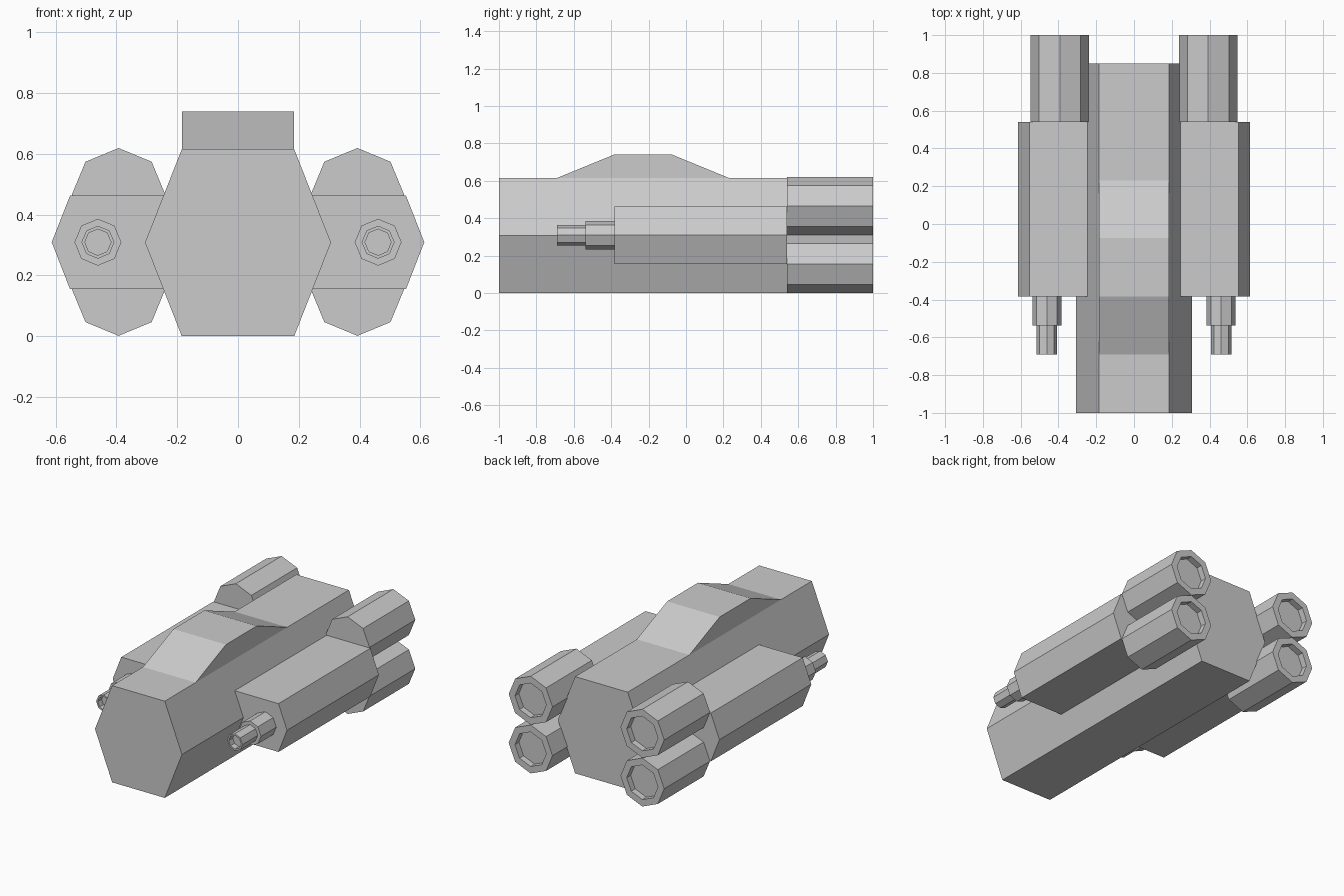
import bpy, bmesh, math

if "Cube" in bpy.data.objects:
    bpy.data.objects.remove(bpy.data.objects["Cube"])


def finish(name, bm):
    bmesh.ops.recalc_face_normals(bm, faces=bm.faces)
    mesh = bpy.data.meshes.new(name)
    bm.to_mesh(mesh)
    bm.free()
    obj = bpy.data.objects.new(name, mesh)
    bpy.context.collection.objects.link(obj)
    return obj


def loft(name, rings):
    """Join rings of 3D points into a closed, flat-shaded solid."""
    bm = bmesh.new()
    loops = [[bm.verts.new(p) for p in ring] for ring in rings]
    n = len(loops[0])
    for a, b in zip(loops, loops[1:]):
        for i in range(n):
            j = (i + 1) % n
            bm.faces.new((a[i], a[j], b[j], b[i]))
    bm.faces.new(loops[0])
    bm.faces.new(loops[-1])
    return finish(name, bm)


def prism_y(name, profile, y0, y1):
    return loft(name, [[(x, y, z) for x, z in profile] for y in (y0, y1)])


def octagon_tube(name, cx, cz, steps):
    """Eight-sided turned part along y; steps are (y, radius)."""
    angles = [i * math.pi / 4 for i in range(8)]
    return loft(name, [[(cx + r * math.cos(a), y, cz + r * math.sin(a))
                        for a in angles] for y, r in steps])


MID = 0.308

# Hexagonal hull
prism_y("hull", [(-0.185, 0), (0.185, 0), (0.306, MID), (0.185, 0.615),
                 (-0.185, 0.615), (-0.306, MID)], -1.0, 0.85)

# Raised canopy, its foot sunk into the hull
canopy = [(-0.69, 0.58), (-0.69, 0.615), (-0.385, 0.74),
          (-0.075, 0.74), (0.23, 0.615), (0.23, 0.58)]
loft("canopy", [[(x, y, z) for y, z in canopy] for x in (-0.185, 0.185)])

for side, s in (("left", -1), ("right", 1)):
    # Side pod with its inner edge just inside the hull
    pod = [(0.235, 0.155), (0.553, 0.155), (0.613, MID + 0.001),
           (0.553, 0.462), (0.235, 0.462), (0.295, MID)]
    prism_y(side + "_pod", [(s * x, z) for x, z in pod], -0.383, 0.54)

    # Stepped gun with hollow muzzle
    octagon_tube(side + "_gun", s * 0.461, MID + 0.001,
                 [(-0.383, 0.077), (-0.537, 0.077), (-0.537, 0.054),
                  (-0.69, 0.054), (-0.69, 0.043), (-0.65, 0.043)])

    # Two thrusters with recessed nozzles
    for level, z in (("lower", 0.155), ("upper", 0.465)):
        octagon_tube(f"{side}_{level}_thruster", s * 0.393, z,
                     [(0.54, 0.154), (1.0, 0.154), (1.0, 0.11), (0.96, 0.11)])
